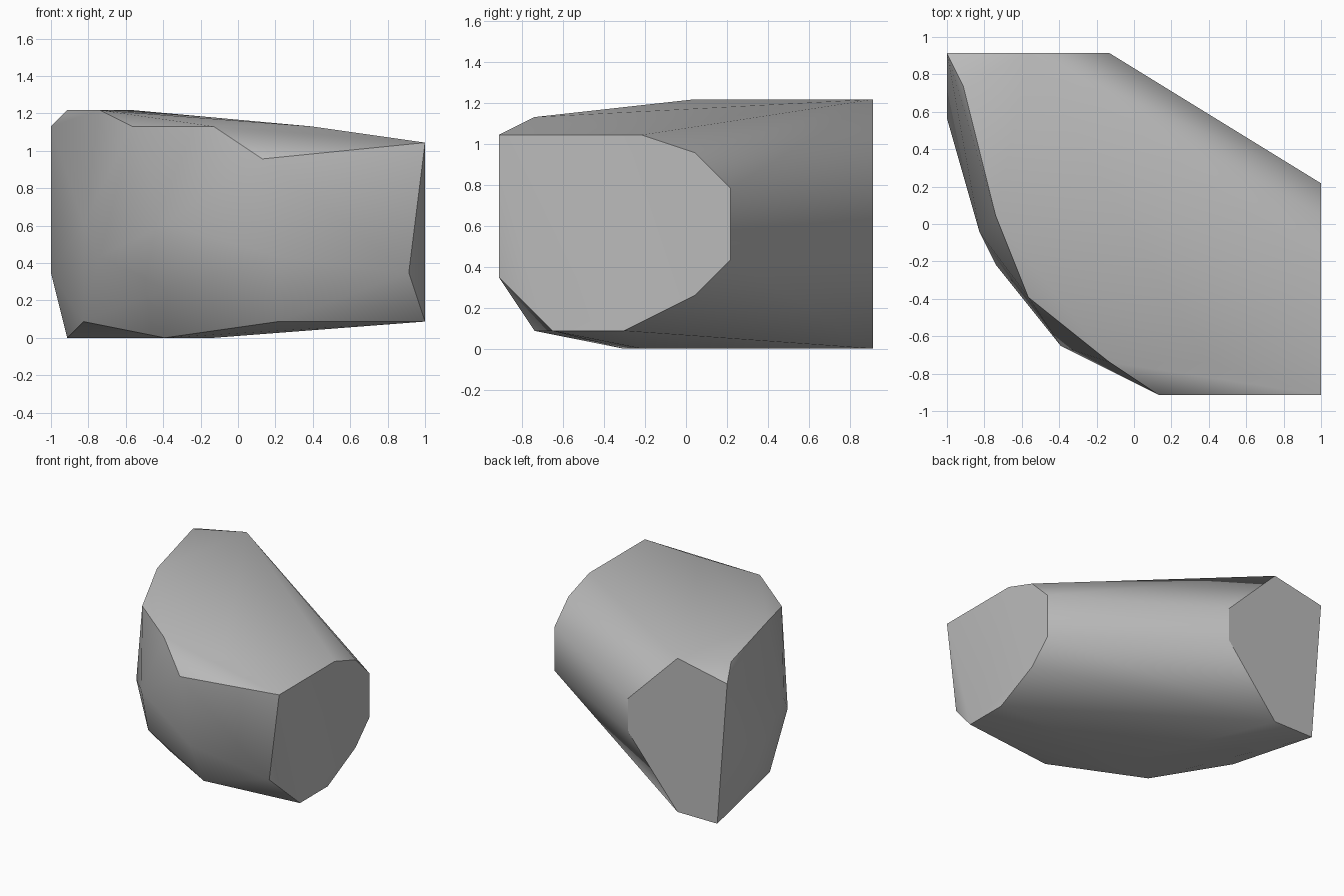
import bpy
import bmesh
import math
from mathutils import Vector

default_cube = bpy.data.objects.get("Cube")
if default_cube:
    bpy.data.objects.remove(default_cube, do_unlink=True)

# The block is laid out on a modelling grid: STEP is one grid cell
STEP = 2 / 23
WIDTH, DEPTH, HEIGHT = 23, 21, 14


def grid_to_world(x, y, z):
    """Convert grid cells to units, centred in plan and standing on the floor."""
    return Vector((x - WIDTH / 2, y - DEPTH / 2, z)) * STEP


def make_material(name, colour):
    material = bpy.data.materials.new(name)
    material.use_nodes = True
    material.diffuse_color = colour
    material.node_tree.nodes["Principled BSDF"].inputs["Base Color"].default_value = colour
    return material


# Flat cap on the +x side, as a profile of (y, z)
side_cap = [(0, 12), (8, 12), (11, 11), (13, 9), (13, 5), (11, 3), (7, 1), (3, 1)]
# Flat cap at the back, as a profile of (x, z)
back_cap = [(0, 13), (5, 14), (10, 9), (10, 6), (5, 0), (1, 0)]
# Flat facet at the front, as a profile of (x, z)
front_facet = [(13, 11), (14, 5), (22, 4)]
# Rims that run round the top and the underside, as (x, y, z)
top_rim = [(1, 19, 14), (3, 11, 14), (5, 6, 13), (10, 2, 13), (16, 2, 13)]
bottom_rim = [(2, 12, 1), (7, 7, 0), (10, 8, 0), (14, 2, 1)]
# Rounded flank between the two rims
flank = [(0, 17, 4), (2, 10, 7), (3, 8, 5), (7, 3, 7), (7, 4, 3)]

points = [(WIDTH, y, z) for y, z in side_cap]
points += [(x, DEPTH, z) for x, z in back_cap]
points += [(x, 0, z) for x, z in front_facet]
points += top_rim + bottom_rim + flank

# Wrap the profiles in one closed convex skin
bm = bmesh.new()
for point in points:
    bm.verts.new(grid_to_world(*point))
hull = bmesh.ops.convex_hull(bm, input=bm.verts[:])
unused = {item for item in hull["geom_interior"] + hull["geom_unused"]
          if isinstance(item, bmesh.types.BMVert)}
bmesh.ops.delete(bm, geom=list(unused), context="VERTS")

# Merge the coplanar triangles of the flat caps
bmesh.ops.dissolve_limit(bm, angle_limit=math.radians(0.5),
                         verts=bm.verts[:], edges=bm.edges[:])
bmesh.ops.recalc_face_normals(bm, faces=bm.faces[:])

mesh = bpy.data.meshes.new("faceted_block")
bm.to_mesh(mesh)
bm.free()

block = bpy.data.objects.new("faceted_block", mesh)
bpy.context.scene.collection.objects.link(block)
mesh.materials.append(make_material("stone grey", (0.5, 0.5, 0.5, 1.0)))

# Soft shading on the rounded flanks, crisp edges round the caps
bpy.ops.object.select_all(action="DESELECT")
block.select_set(True)
bpy.context.view_layer.objects.active = block
bpy.ops.object.shade_smooth_by_angle(angle=math.radians(30))
